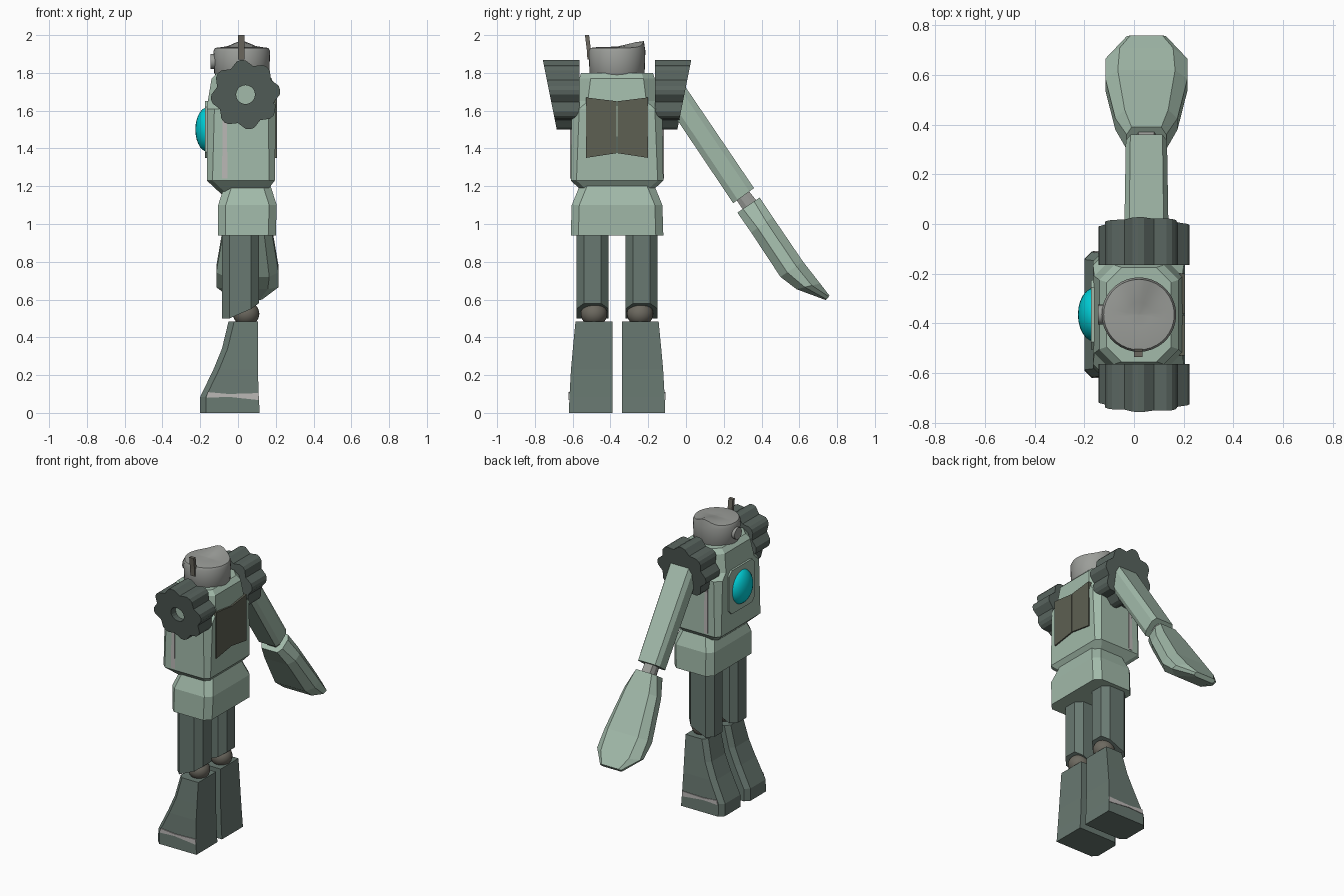
import bpy, bmesh, math
from mathutils import Vector

if "Cube" in bpy.data.objects:
    bpy.data.objects.remove(bpy.data.objects["Cube"])

CY = -0.365   # y of the body's symmetry plane


def material(name, rgb):
    m = bpy.data.materials.new(name)
    m.diffuse_color = (*rgb, 1)
    m.use_nodes = True
    m.node_tree.nodes["Principled BSDF"].inputs["Base Color"].default_value = m.diffuse_color
    return m


GREEN = material("pale_green", (0.36, 0.49, 0.40))
DARK = material("dark_green", (0.14, 0.19, 0.165))
GEAR = material("gear_green", (0.10, 0.13, 0.115))
OLIVE = material("olive", (0.11, 0.115, 0.085))
BROWN = material("joint_brown", (0.15, 0.14, 0.115))
METAL = material("head_grey", (0.33, 0.34, 0.32))
PALE = material("pale_grey", (0.5, 0.48, 0.47))
CYAN = material("cyan_glass", (0.0, 0.62, 0.68))


def finish(bm, name, mat, smooth=False):
    bmesh.ops.recalc_face_normals(bm, faces=bm.faces)
    me = bpy.data.meshes.new(name)
    bm.to_mesh(me)
    bm.free()
    ob = bpy.data.objects.new(name, me)
    bpy.context.collection.objects.link(ob)
    me.materials.append(mat)
    if smooth:
        bpy.ops.object.select_all(action='DESELECT')
        bpy.context.view_layer.objects.active = ob
        ob.select_set(True)
        bpy.ops.object.shade_smooth_by_angle(angle=math.radians(40))
    return ob


def loft(name, rings, mat, smooth=False):
    """Skin equal-length rings of points and cap both ends."""
    bm = bmesh.new()
    vs = [[bm.verts.new(p) for p in r] for r in rings]
    n = len(vs[0])
    for a, b in zip(vs, vs[1:]):
        for i in range(n):
            bm.faces.new((a[i], a[(i + 1) % n], b[(i + 1) % n], b[i]))
    bm.faces.new(vs[0])
    bm.faces.new(vs[-1])
    return finish(bm, name, mat, smooth)


def octagon(a0, a1, b0, b1, c):
    """Rectangle with chamfered corners."""
    return [(a0 + c, b0), (a1 - c, b0), (a1, b0 + c), (a1, b1 - c),
            (a1 - c, b1), (a0 + c, b1), (a0, b1 - c), (a0, b0 + c)]


def column(name, levels, mat, cy=CY):
    """levels: (z, x0, x1, half_y, chamfer)"""
    return loft(name, [[(x, y, z) for x, y in octagon(x0, x1, cy - h, cy + h, c)]
                       for z, x0, x1, h, c in levels], mat)


def plate_x(name, yz, x0, x1, mat):
    return loft(name, [[(x, y, z) for y, z in yz] for x in (x0, x1)], mat)


def plate_y(name, xz, y0, y1, mat):
    return loft(name, [[(x, y, z) for x, z in xz] for y in (y0, y1)], mat)


def circle(r, n):
    return [(r * math.cos(2 * math.pi * i / n), r * math.sin(2 * math.pi * i / n)) for i in range(n)]


def ball(name, loc, scale, mat):
    bm = bmesh.new()
    bmesh.ops.create_uvsphere(bm, u_segments=24, v_segments=14, radius=1)
    for v in bm.verts:
        v.co = Vector(loc) + v.co * Vector(scale)
    return finish(bm, name, mat, True)


# Torso and hip skirt
column("torso", [(1.16, -0.09, 0.14, 0.17, 0.03), (1.23, -0.165, 0.195, 0.245, 0.03),
                 (1.61, -0.165, 0.2, 0.24, 0.04), (1.65, -0.16, 0.195, 0.205, 0.05),
                 (1.77, -0.14, 0.18, 0.2, 0.06), (1.8, -0.11, 0.15, 0.19, 0.06)], GREEN)
column("hip_skirt", [(0.94, -0.105, 0.2, 0.245, 0.04), (1.1, -0.105, 0.205, 0.24, 0.04),
                     (1.21, -0.07, 0.17, 0.195, 0.04)], GREEN)

# Front plate with glass dome
plate_x("chest_plate", [(CY + a, b) for a, b in octagon(-0.14, 0.14, 1.35, 1.65, 0.03)],
        -0.174, -0.15, GREEN)
ball("chest_dome", (-0.16, CY, 1.5), (0.066, 0.108, 0.118), CYAN)

# Two-leaf back panel
for s in (-1, 1):
    plate_x("back_panel", [(CY + s * a, z) for a, z in
                           ((0.002, 1.375), (0.165, 1.35), (0.165, 1.67), (0.002, 1.65))],
            0.18, 0.206, OLIVE)

# Head with raised crest
rings = []
for z, r in ((1.78, 0.135), (1.8, 0.146), (1.915, 0.15), (1.932, 0.142), (1.937, 0.1),
             (1.938, 0.05), (1.939, 0.005)):
    ring = []
    for x, y in circle(r, 36):
        up = 0.036 * max(0, y / 0.14) * math.exp(-(x / 0.07) ** 2) if z > 1.92 else 0
        ring.append((0.02 + x, CY + y, z + up))
    rings.append(ring)
loft("head", rings, METAL, True)
loft("head_eye", [[(x, CY + a, 1.86 + b) for a, b in circle(0.04, 20)] for x in (-0.145, -0.1)],
     METAL, True)
loft("antenna", [[(x, y, z) for x, y in ((0, y0), (0.034, y0), (0.034, y0 + 0.022), (0, y0 + 0.022))]
                 for z, y0 in ((1.87, -0.522), (1.92, -0.525), (2.0, -0.535))], BROWN)

GX, GZ = 0.04, 1.685
tooth = (0.156, 0.166, 0.181, 0.185, 0.181, 0.166)
for s in (-1, 1):
    # Shoulder gear with slanted outer face
    pts = []
    for i in range(48):
        a, r = 2 * math.pi * (i - 2) / 48, tooth[i % 6]
        pts.append((GX + r * math.cos(a), GZ + r * math.sin(a)))
    outer = [(x, CY + s * (0.392 - 0.2 * (1.865 - z)), z) for x, z in pts]
    gear = loft("shoulder_gear", [[(x, CY + s * 0.2, z) for x, z in pts], outer], GEAR)
    if s < 0:
        # Empty arm socket
        hole = [(GX + x, GZ + z) for x, z in circle(0.05, 20)]
        cut = plate_y("socket_cutter", hole, -0.85, -0.66, GEAR)
        cut.hide_render = True
        cut.hide_set(True)
        mod = gear.modifiers.new("socket", 'BOOLEAN')
        mod.operation, mod.object, mod.solver = 'DIFFERENCE', cut, 'EXACT'
        plate_y("socket_floor", hole, -0.67, -0.655, GREEN)

    # Grey side stripe
    ys = sorted((CY + s * 0.23, CY + s * 0.248))
    plate_y("side_stripe", ((-0.085, 1.24), (-0.055, 1.24), (-0.06, 1.61), (-0.08, 1.61)),
            *ys, PALE)

    # Thigh with slanted hem, and knee ball
    ty = CY + s * 0.13
    sec = octagon(-0.085, 0.11, ty - 0.085, ty + 0.085, 0.04)
    loft("thigh", [[(x, y, 0.5 + 0.08 * max(0, x) / 0.11) for x, y in sec],
                   [(x, y, 1.0) for x, y in sec]], DARK)
    ball("knee", (0.043, CY + s * 0.122, 0.525), (0.07, 0.07, 0.065), BROWN)

    # Boot: inner side upright, outer side flared
    rings = []
    for z, x0, x1, w in ((0, -0.2, 0.115, 0.255), (0.085, -0.2, 0.11, 0.252),
                         (0.23, -0.13, 0.105, 0.244), (0.34, -0.085, 0.105, 0.234),
                         (0.485, -0.05, 0.105, 0.22)):
        b = 0.03
        i = CY + s * 0.025
        o = CY + s * w
        rings.append([(x0, i + s * b, z), (x0 + b, i, z), (x1, i, z), (x1, o, z),
                      (x0 + b, o, z), (x0, o - s * b, z)])
    loft("boot", rings, DARK)
    ys = sorted((CY + s * 0.23, CY + s * 0.256))
    plate_y("boot_stripe", ((-0.165, 0.08), (-0.05, 0.085), (0.108, 0.068), (0.108, 0.105),
                            (-0.05, 0.1), (-0.16, 0.11)), *ys, PALE)


def limb(name, sections, mat, cx=0.05):
    """sections: (upper y, z, lower y, z, half_x, chamfer fraction)"""
    rings = []
    for uy, uz, ly, lz, hx, cf in sections:
        ring = []
        for x, t in ((-1, cf), (-1, 1 - cf), (cf - 1, 1), (1 - cf, 1),
                     (1, 1 - cf), (1, cf), (1 - cf, 0), (cf - 1, 0)):
            ring.append((cx + x * hx, ly + (uy - ly) * t, lz + (uz - lz) * t))
        rings.append(ring)
    return loft(name, rings, mat)


# Raised arm and flat hand
limb("upper_arm", [(-0.06, 1.81, -0.17, 1.735, 0.09, 0.22), (0.36, 1.19, 0.25, 1.11, 0.083, 0.22)],
     GREEN)
limb("elbow", [(0.32, 1.19, 0.255, 1.145, 0.045, 0.3), (0.40, 1.09, 0.325, 1.04, 0.045, 0.3)], METAL)
limb("forearm_hand", [(0.39, 1.14, 0.272, 1.06, 0.08, 0.25), (0.46, 1.035, 0.345, 0.955, 0.125, 0.3),
                      (0.62, 0.8, 0.5, 0.72, 0.165, 0.3), (0.71, 0.685, 0.585, 0.655, 0.165, 0.35),
                      (0.76, 0.62, 0.74, 0.597, 0.08, 0.2)], GREEN)
